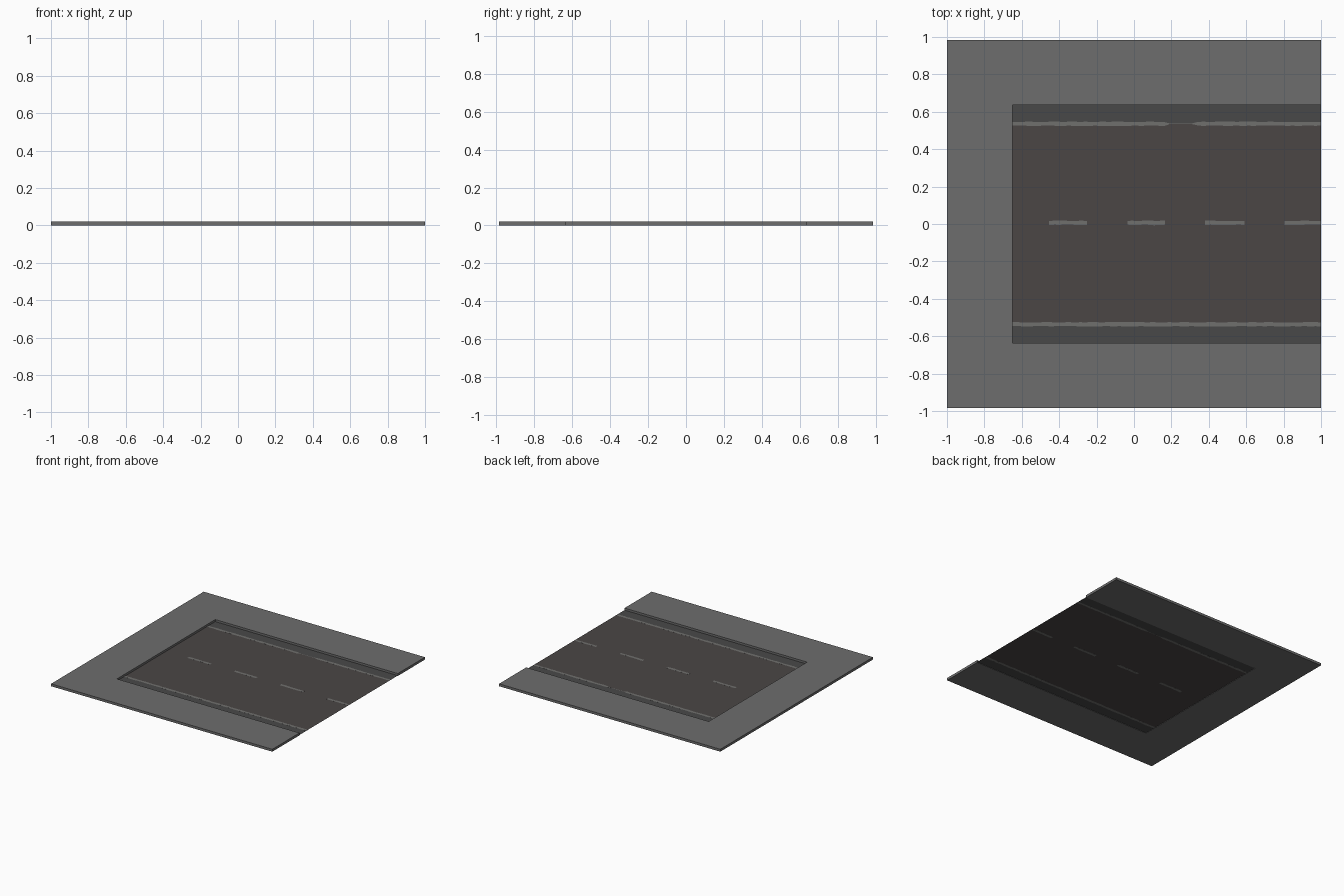
import bpy, bmesh, random

if "Cube" in bpy.data.objects:
    bpy.data.objects.remove(bpy.data.objects["Cube"])

random.seed(4)


def mat(name, c):
    m = bpy.data.materials.new(name)
    m.diffuse_color = (*c, 1)
    m.use_nodes = True
    m.node_tree.nodes["Principled BSDF"].inputs["Base Color"].default_value = m.diffuse_color
    return m


PAVE = mat("pavement grey", (0.155, 0.155, 0.155))
ROAD = mat("asphalt", (0.070, 0.062, 0.060))
GUTTER = mat("gutter grey", (0.066, 0.066, 0.066))
PAINT = mat("worn paint", (0.16, 0.16, 0.155))

TOP, ROAD_Z, EPS = 0.02, 0.003, 0.0002


def finish(name, bm, m):
    me = bpy.data.meshes.new(name)
    bmesh.ops.recalc_face_normals(bm, faces=bm.faces)
    bm.to_mesh(me)
    bm.free()
    me.materials.append(m)
    ob = bpy.data.objects.new(name, me)
    bpy.context.collection.objects.link(ob)


def box(name, x0, x1, y0, y1, z0, z1, m):
    bm = bmesh.new()
    bmesh.ops.create_cube(bm, size=1)
    for v in bm.verts:
        v.co = (x0 if v.co.x < 0 else x1, y0 if v.co.y < 0 else y1, z0 if v.co.z < 0 else z1)
    finish(name, bm, m)


def worn_line(name, x0, x1, y, width, gap=None):
    """Thin painted strip with ragged edges, showing on both sides of the road."""
    bm = bmesh.new()
    n = max(6, round((x1 - x0) / 0.03))
    rows = []
    for i in range(n + 1):
        x = x0 + (x1 - x0) * i / n
        a, b = (width / 2 * random.uniform(0.65, 1.0) for _ in range(2))
        if gap and gap[0] < x < gap[1]:
            a = b = 0.002
        rows.append([bm.verts.new((x, y + s, z)) for s, z in
                     ((-a, ROAD_Z - EPS), (b, ROAD_Z - EPS), (b, ROAD_Z + EPS), (-a, ROAD_Z + EPS))])
    for r, q in zip(rows, rows[1:]):
        for k in range(4):
            bm.faces.new((r[k], r[(k + 1) % 4], q[(k + 1) % 4], q[k]))
    bm.faces.new(rows[0])
    bm.faces.new(rows[-1])
    finish(name, bm, PAINT)


def sheet(name, x0, x1, y0, y1, z, m):
    bm = bmesh.new()
    bm.faces.new([bm.verts.new(p) for p in ((x0, y0, z), (x1, y0, z), (x1, y1, z), (x0, y1, z))])
    finish(name, bm, m)


# raised pavement around the dead end
box("end_pavement", -1, -0.65, -0.985, 0.985, 0, TOP, PAVE)
for side, s in (("left", 1), ("right", -1)):
    lo, hi = sorted((s * 0.635, s * 0.985))
    box(side + "_pavement", -0.65, 1, lo, hi, 0, TOP, PAVE)
    # gutter between kerb and edge line
    lo, hi = sorted((s * 0.535, s * 0.635))
    sheet(side + "_gutter", -0.65, 1, lo, hi, ROAD_Z, GUTTER)
    worn_line(side + "_edge_line", -0.65, 1, s * 0.536, 0.026, (0.17, 0.33) if s > 0 else None)

# road surface and centre dashes
sheet("road", -0.65, 1, -0.535, 0.535, ROAD_Z, ROAD)
for i, (a, b) in enumerate(((-0.455, -0.25), (-0.035, 0.165), (0.38, 0.59), (0.805, 1.0))):
    worn_line(f"centre_dash_{i + 1}", a, b, 0.006, 0.026)
